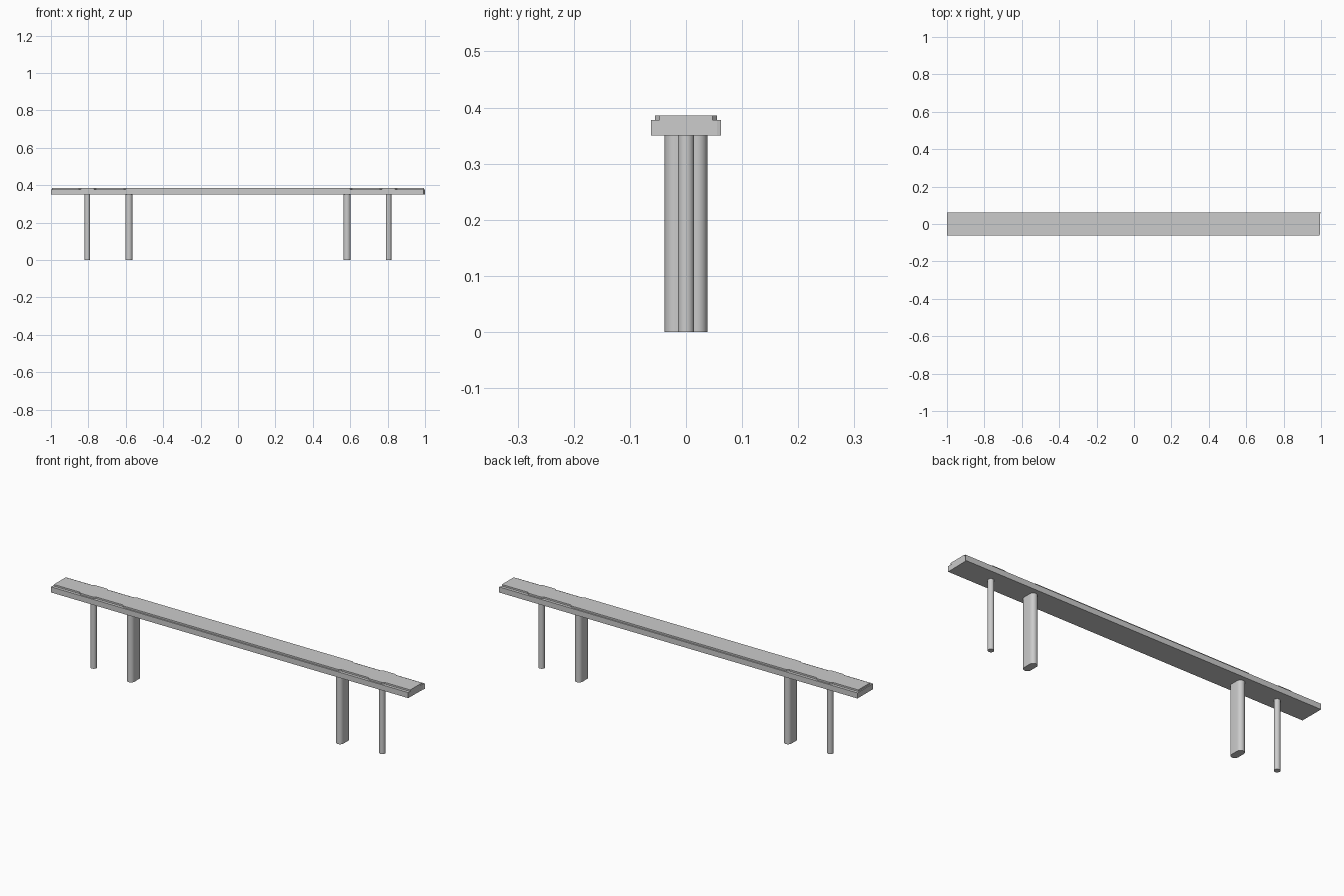
import bpy, bmesh, math

if "Cube" in bpy.data.objects:
    bpy.data.objects.remove(bpy.data.objects["Cube"], do_unlink=True)

concrete = bpy.data.materials.new("grey concrete")
concrete.use_nodes = True
grey = (0.6, 0.6, 0.6, 1)
concrete.diffuse_color = grey
concrete.node_tree.nodes["Principled BSDF"].inputs["Base Color"].default_value = grey


def prism(name, outline, bottom, top, smooth=False):
    """Extrude a plan outline upwards between two heights."""
    bm = bmesh.new()
    base = bm.faces.new([bm.verts.new((x, y, bottom)) for x, y in outline])
    extruded = bmesh.ops.extrude_face_region(bm, geom=[base])["geom"]
    bmesh.ops.translate(bm, vec=(0, 0, top - bottom),
                        verts=[v for v in extruded if isinstance(v, bmesh.types.BMVert)])
    bmesh.ops.recalc_face_normals(bm, faces=bm.faces[:])
    mesh = bpy.data.meshes.new(name)
    bm.to_mesh(mesh)
    bm.free()
    mesh.materials.append(concrete)
    obj = bpy.data.objects.new(name, mesh)
    bpy.context.collection.objects.link(obj)
    if smooth:
        bpy.ops.object.select_all(action="DESELECT")
        obj.select_set(True)
        bpy.context.view_layer.objects.active = obj
        bpy.ops.object.shade_smooth_by_angle(angle=math.radians(35))
    return obj


def stadium(cx, radius, half_length, steps=16):
    """Rounded-end pier section, long across the bridge."""
    points = []
    for side in (1, -1):
        start = 0 if side == 1 else math.pi
        for i in range(steps + 1):
            a = start + math.pi * i / steps
            points.append((cx + radius * math.cos(a),
                           side * (half_length - radius) + radius * math.sin(a)))
    return points


def circle(cx, radius, steps=32):
    return [(cx + radius * math.cos(math.tau * i / steps),
             radius * math.sin(math.tau * i / steps)) for i in range(steps)]


# Main deck slab with a slightly skewed right-hand end
DECK_BOTTOM, DECK_TOP, ROAD_TOP = 0.35, 0.378, 0.386
prism("deck_slab", [(-1, -0.062), (0.993, -0.062), (0.995, 0.055), (1, 0.062), (-1, 0.062)],
      DECK_BOTTOM, DECK_TOP)

# Raised roadway, stepping wider over the spans and the short bays
WIDE, NARROW = 0.055, 0.047
half = [(-0.994, NARROW), (-0.85, NARROW), (-0.84, WIDE), (-0.77, WIDE),
        (-0.76, NARROW), (-0.61, NARROW), (-0.60, WIDE)]
edge = half + [(-x, y) for x, y in reversed(half)]
prism("raised_roadway", edge + [(x, -y) for x, y in reversed(edge)], DECK_TOP, ROAD_TOP)

# Wide main piers and slim outer columns
for side, label in ((1, "left"), (-1, "right")):
    prism(label + "_main_pier", stadium(side * 0.583, 0.019, 0.038), 0, DECK_BOTTOM, True)
    prism(label + "_outer_column", circle(side * 0.805, 0.0145), 0, DECK_BOTTOM, True)
